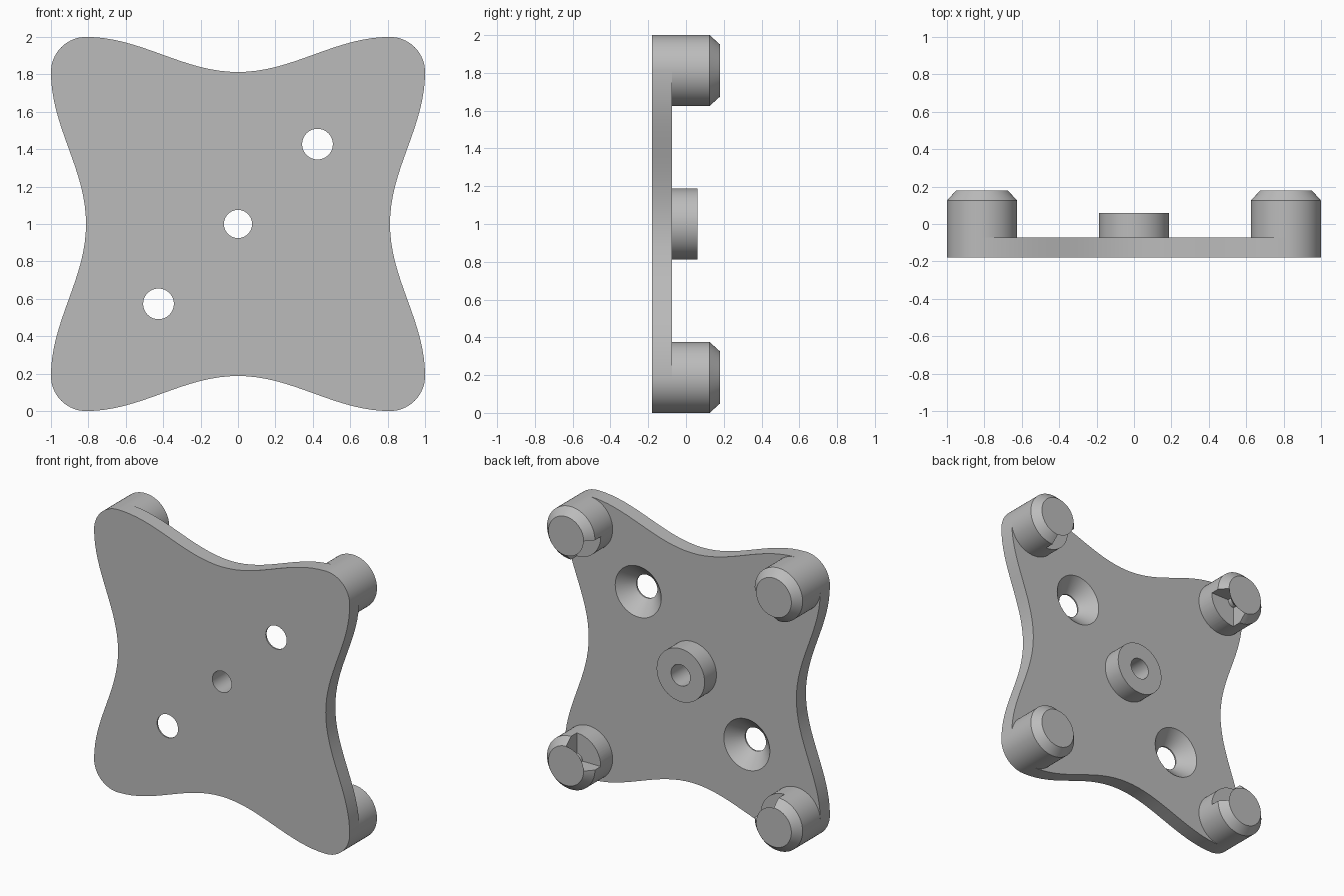
import bpy, bmesh
from math import pi, cos, sin, atan2, radians
from mathutils import Vector, Matrix

cube = bpy.data.objects.get("Cube")
if cube:
    bpy.data.objects.remove(cube)

grey = bpy.data.materials.new("plain grey")
grey.use_nodes = True
colour = (0.5, 0.5, 0.5, 1)
grey.diffuse_color = colour
grey.node_tree.nodes["Principled BSDF"].inputs["Base Color"].default_value = colour

BACK, FRONT, TOP = -0.073, -0.18, 0.18
R, C = 0.1875, 0.8125          # corner radius and post offset


def finish(bm, name):
    bmesh.ops.recalc_face_normals(bm, faces=bm.faces)
    me = bpy.data.meshes.new(name)
    bm.to_mesh(me)
    bm.free()
    ob = bpy.data.objects.new(name, me)
    bpy.context.collection.objects.link(ob)
    me.materials.append(grey)
    return ob


def revolve(name, profile, x, z, start=0.0, angle=2 * pi, steps=64):
    """Turn a closed (radius, y) profile around the y axis at x, z."""
    bm = bmesh.new()
    vs = [bm.verts.new((r * cos(start), y, r * sin(start))) for r, y in profile]
    es = [bm.edges.new((vs[i], vs[(i + 1) % len(vs)])) for i in range(len(vs))
          if profile[i][0] + profile[(i + 1) % len(vs)][0] > 0]
    bmesh.ops.spin(bm, geom=vs + es, cent=(0, 0, 0), axis=(0, -1, 0),
                   angle=angle, steps=steps)
    bmesh.ops.remove_doubles(bm, verts=bm.verts, dist=1e-5)
    if angle < 2 * pi:
        bmesh.ops.holes_fill(bm, edges=[e for e in bm.edges if e.is_boundary])
    bmesh.ops.translate(bm, verts=bm.verts, vec=(x, 0, z))
    return finish(bm, name)


def cut(ob, cutter):
    cutter.hide_render = True
    mod = ob.modifiers.new("cut", 'BOOLEAN')
    mod.operation = 'DIFFERENCE'
    mod.solver = 'EXACT'
    mod.object = cutter
    bpy.context.view_layer.objects.active = ob
    bpy.ops.object.modifier_apply(modifier=mod.name)
    bpy.data.objects.remove(cutter)


def smooth(ob):
    bpy.ops.object.select_all(action='DESELECT')
    ob.select_set(True)
    bpy.context.view_layer.objects.active = ob
    bpy.ops.object.shade_smooth_by_angle(angle=radians(25))


# Plate: one waved side and one round corner, repeated four times
side = []
for i in range(32):
    x = C - 2 * C * i / 32
    side.append(Vector((x, 0, (1 + C) / 2 - R / 2 * cos(pi * x / C))))
for i in range(16):
    a = pi / 2 + pi / 2 * i / 16
    side.append(Vector((-C + R * cos(a), 0, C + R * sin(a))))
bm = bmesh.new()
loop = []
for k in range(4):
    turn = Matrix.Rotation(-k * pi / 2, 3, 'Y')
    for p in side:
        loop.append(bm.verts.new(turn @ p + Vector((0, FRONT, 1))))
face = bm.faces.new(loop)
ext = bmesh.ops.extrude_face_region(bm, geom=[face])
bmesh.ops.translate(bm, vec=(0, BACK - FRONT, 0),
                    verts=[v for v in ext["geom"] if isinstance(v, bmesh.types.BMVert)])
plate = finish(bm, "plate")

# Countersunk screw holes and centre hole
for s in (1, -1):
    cut(plate, revolve("screw_hole_cutter",
                       [(0, -0.3), (0.082, -0.3), (0.082, -0.17), (0.18, BACK),
                        (0.18, 0.1), (0, 0.1)], s * 0.425, 1 + s * 0.427))
cut(plate, revolve("centre_hole_cutter", [(0, -0.3), (0.075, -0.3), (0.075, 0.1), (0, 0.1)], 0, 1))
smooth(plate)

# Centre boss
smooth(revolve("centre_boss", [(0.075, BACK), (R, BACK), (R, 0.06), (0.075, 0.06)], 0, 1))

# Corner posts, each with a quarter notch around a screw-like core facing the middle
for nx, sx in (("left", 1), ("right", -1)):
    for nz, sz in (("upper", 1), ("lower", -1)):
        x, z = sx * C, 1 + sz * C
        post = revolve(nz + "_" + nx + "_post",
                       [(0, BACK - 0.01), (R, BACK - 0.01), (R, 0.125), (0.138, TOP), (0, TOP)], x, z)
        inward = atan2(-sz, -sx)
        cut(post, revolve("notch_cutter",
                          [(0.045, 0.06), (0.3, 0.06), (0.3, 0.2), (0.157, 0.2), (0.045, 0.09)],
                          x, z, inward - pi / 4, pi / 2, 16))
        smooth(post)
